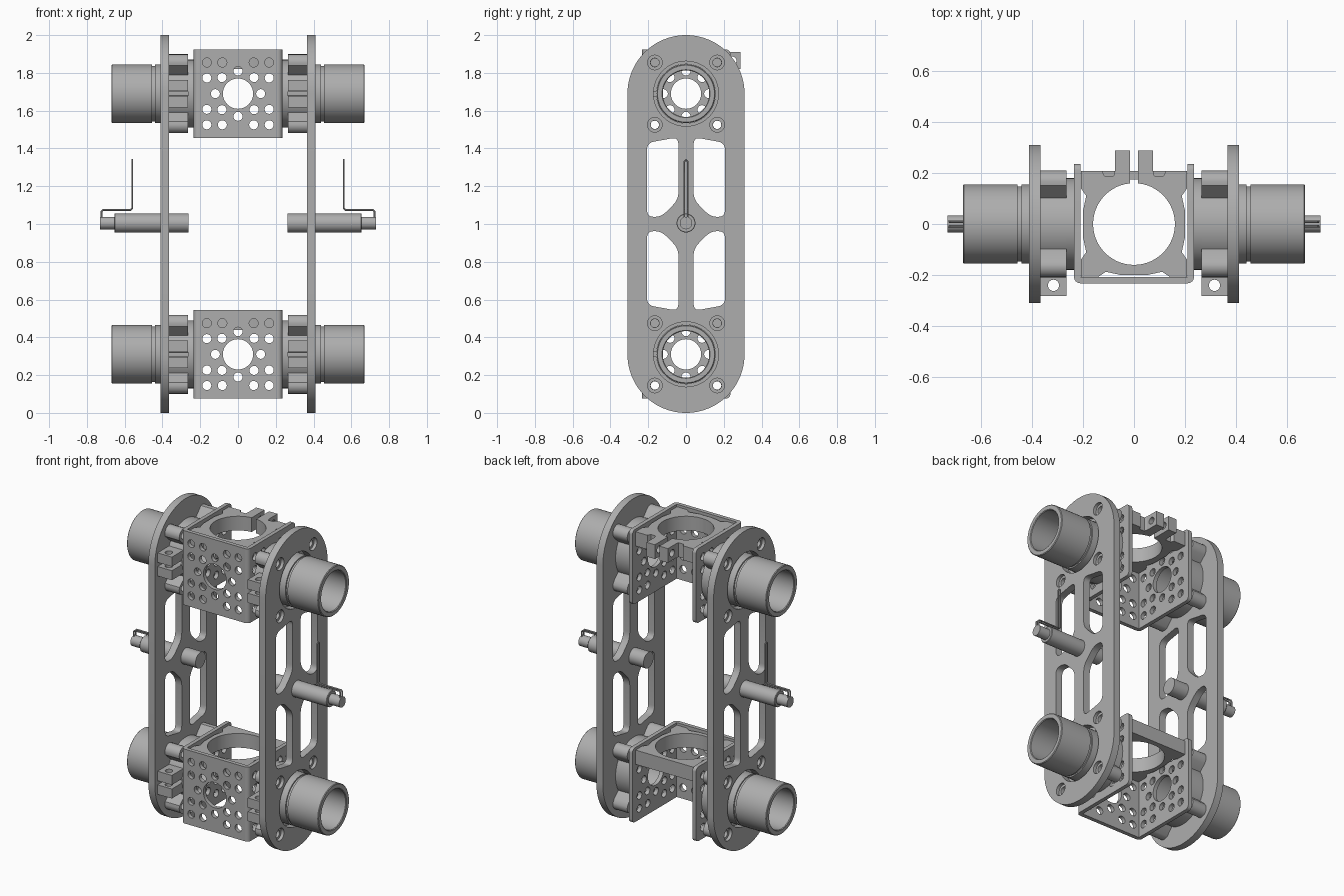
import bpy, bmesh, math
from mathutils import Matrix, Vector

cube = bpy.data.objects.get("Cube")
if cube:
    bpy.data.objects.remove(cube, do_unlink=True)

grey = bpy.data.materials.new("machined grey")
grey.use_nodes = True
grey.diffuse_color = (0.42, 0.42, 0.42, 1)
grey.node_tree.nodes["Principled BSDF"].inputs["Base Color"].default_value = (0.42, 0.42, 0.42, 1)

AXES = {"x": ((0, 0, 1), (1, 0, 0), (0, 1, 0)),
        "y": ((1, 0, 0), (0, 0, 1), (0, 1, 0)),
        "z": ((1, 0, 0), (0, 1, 0), (0, 0, 1))}


# Clean mesh, mark sharp edges, assign material, optionally mirror to the other side
def finish(name, bm, mirror):
    bmesh.ops.remove_doubles(bm, verts=bm.verts, dist=0.0001)
    bmesh.ops.recalc_face_normals(bm, faces=bm.faces)
    for f in bm.faces:
        f.smooth = True
    for e in bm.edges:
        e.smooth = e.calc_face_angle(3) < math.radians(32)
    mesh = bpy.data.meshes.new(name)
    bm.to_mesh(mesh)
    bm.free()
    mesh.materials.append(grey)
    ob = bpy.data.objects.new(name, mesh)
    bpy.context.collection.objects.link(ob)
    if mirror:
        ob.modifiers.new("mirror", "MIRROR")
    return ob


def curve_mesh(curve, matrix):
    tmp = bpy.data.objects.new("tmp", curve)
    bpy.context.collection.objects.link(tmp)
    bpy.context.view_layer.update()
    deps = bpy.context.evaluated_depsgraph_get()
    mesh = bpy.data.meshes.new_from_object(tmp.evaluated_get(deps))
    bm = bmesh.new()
    bm.from_mesh(mesh)
    bm.transform(matrix)
    bpy.data.objects.remove(tmp, do_unlink=True)
    bpy.data.curves.remove(curve)
    bpy.data.meshes.remove(mesh)
    return bm


def add_spline(curve, points, cyclic):
    s = curve.splines.new("POLY")
    s.points.add(len(points) - 1)
    for p, co in zip(s.points, points):
        p.co = (*co, *([0] * (3 - len(co))), 1)
    s.use_cyclic_u = cyclic


# Flat part: first outline is the edge, later ones are holes; extruded along an axis
def plate(name, outlines, axis, lo, hi, z=0, mirror=False):
    c = bpy.data.curves.new(name, "CURVE")
    c.dimensions, c.fill_mode, c.extrude = "2D", "BOTH", (hi - lo) / 2
    for o in outlines:
        add_spline(c, o, True)
    turn = Matrix(AXES[axis]).to_4x4()
    shift = Matrix.Translation((0, 0, z))
    slide = Matrix.Translation((0, 0, (lo + hi) / 2))
    return finish(name, curve_mesh(c, shift @ turn @ slide), mirror)


# Turned part about the x axis; profile is (x, radius) pairs
def lathe(name, profile, z, closed=True, mirror=True):
    bm = bmesh.new()
    vs = [bm.verts.new((x, 0, z + r)) for x, r in profile]
    pairs = list(zip(vs, vs[1:] + vs[:1]))
    es = [bm.edges.new(p) for p in (pairs if closed else pairs[:-1])]
    bmesh.ops.spin(bm, geom=vs + es, cent=(0, 0, z), axis=(1, 0, 0),
                   angle=math.tau, steps=48)
    return finish(name, bm, mirror)


def arc(u, v, r, a0=0, a1=360, n=24):
    full = a1 - a0 == 360
    k = n if full else n + 1
    return [(u + r * math.cos(math.radians(a0 + (a1 - a0) * i / n)),
             v + r * math.sin(math.radians(a0 + (a1 - a0) * i / n))) for i in range(k)]


def rect(u0, u1, v0, v1):
    return [(u0, v0), (u1, v0), (u1, v1), (u0, v1)]


# Polygon with softened corners
def rounded(points, r, n=5):
    out = []
    for i, p in enumerate(points):
        p = Vector(p)
        a, b = Vector(points[i - 1]) - p, Vector(points[(i + 1) % len(points)]) - p
        a = p + a.normalized() * min(r, a.length * 0.45)
        b = p + b.normalized() * min(r, b.length * 0.45)
        for k in range(n + 1):
            t = k / n
            out.append(tuple(a * (1 - t) ** 2 + p * 2 * t * (1 - t) + b * t * t))
    return out


def corners(d, e):
    return [(s * d, t * e) for s in (-1, 1) for t in (-1, 1)]


CENTRES = {"lower": 0.31, "upper": 1.69}
BOLT = 0.165

# Side plates: round-ended, with four windows, two tube bores and bolt holes
edge = arc(0, 0.31, 0.31, 180, 360, 48) + arc(0, 1.69, 0.31, 0, 180, 48)
window = rounded([(0.04, 0.13), (0.13, 0.038), (0.207, 0.038), (0.207, 0.43),
                  (0.12, 0.445), (0.04, 0.46)], 0.04)
holes = [[(s * u, 1 + t * v) for u, v in window] for s in (-1, 1) for t in (-1, 1)]
holes += [arc(0, c, 0.172, n=48) for c in CENTRES.values()]
spots = [(u, c + v) for c in CENTRES.values() for u, v in corners(BOLT, BOLT)]
for name, lo, hi, r in (("side_plate_inner", 0.365, 0.39, 0.023),
                        ("side_plate_outer", 0.39, 0.41, 0.039)):
    plate(name, [edge] + holes + [arc(u, v, r) for u, v in spots], "x", lo, hi, mirror=True)

# Hole pattern shared by the channel walls
pattern = [arc(0, 0, 0.08, n=40)]
pattern += [arc(u, v, 0.024, n=20) for u, v in
            corners(BOLT, BOLT) + corners(BOLT, 0.083) + corners(0.083, BOLT)
            + corners(0.085, 0.085) + [(0, 0.12), (0, -0.12), (0.12, 0), (-0.12, 0)]]

# Clamp hub outline: lobed outside, split on the front
outer = []
for i in range(145):
    a = math.radians(184 + 352 * i / 144)
    d = BOLT * math.sqrt(2)
    off = (a % (math.pi / 2)) - math.pi / 4
    q = 0.044 ** 2 - (d * math.sin(off)) ** 2
    r = max(0.182, d * math.cos(off) + math.sqrt(q)) if q > 0 else 0.182
    outer.append((r * math.cos(a), r * math.sin(a)))
hub = outer + arc(0, 0, 0.156, 536, 184, 60)

# Right half of the insert plate edge, from back to front, with shallow scallops
half = [(0.125, 0.207), (0.208, 0.207), (0.208, 0.14), (0.187, 0.11), (0.2, 0.05),
        (0.2, -0.05), (0.187, -0.11), (0.208, -0.14), (0.208, -0.207), (0.14, -0.207),
        (0.11, -0.187), (0.05, -0.2)]


def flip(points):
    return [(-u, v) for u, v in reversed(points)]


for level, z in CENTRES.items():
    # U-shaped channel with bent front corners
    plate(level + "_channel_front", [rect(-0.21, 0.21, -0.235, 0.235)] + pattern,
          "y", -0.232, -0.207, z)
    wall = [(-0.207, -0.235)] + arc(0.21, -0.21, 0.025, 270, 360, 6) \
        + arc(0.21, 0.21, 0.025, 0, 90, 6) + [(-0.207, 0.235)]
    plate(level + "_channel_side", [wall] + pattern, "x", 0.21, 0.235, z, True)
    plate(level + "_channel_bend", [[(0.21, -0.207)] + arc(0.21, -0.207, 0.025, 270, 360, 6)],
          "z", -0.235, 0.235, z, True)

    # Clamping hub with split ears
    plate(level + "_clamp_hub", [hub] + [arc(u, v, 0.022) for u, v in corners(BOLT, BOLT)],
          "x", 0.265, 0.365, z, True)
    for tag, lo in (("top", 0.013), ("bottom", -0.073)):
        plate(level + "_clamp_ear_" + tag,
              [rect(0.265, 0.365, -0.282, -0.162), arc(0.315, -0.24, 0.022)],
              "z", lo, lo + 0.06, z, True)
    lathe(level + "_hub_spacer", [(0.235, 0.14), (0.235, 0.18), (0.265, 0.18), (0.265, 0.14)], z)

    # Tube with a retaining groove
    lathe(level + "_tube", [(0.24, 0.123), (0.24, 0.155), (0.44, 0.155), (0.44, 0.147),
                            (0.455, 0.147), (0.455, 0.155), (0.666, 0.155), (0.67, 0.151),
                            (0.67, 0.127), (0.666, 0.123)], z)

# Lower insert: closed ring plate
plate("lower_insert", [half + flip(half), arc(0, 0, 0.175, n=48)], "z", 0.13, 0.22, 0.31)

# Upper insert: split clamp ring with two drilled ears
split = [(0.016, 0.159), (0.016, 0.207), (0.075, 0.207), (0.08, 0.187), (0.115, 0.187)] + half
plate("upper_insert", [split + flip(split) + arc(0, 0, 0.16, 95.7, 444.3, 56)[1:-1]],
      "z", 0.13, 0.22, 1.69)
plate("upper_insert_ear", [rect(0.165, 0.288, 0.13, 0.22), arc(0.245, 0.175, 0.022)],
      "x", 0.016, 0.075, 1.69, True)

# Spring plunger through the middle of each side plate
lathe("plunger_body", [(0.262, 0), (0.262, 0.05), (0.652, 0.05), (0.655, 0.047), (0.655, 0)],
      1.005, closed=False)
lathe("plunger_pin", [(0.65, 0), (0.65, 0.033), (0.73, 0.033), (0.73, 0)], 1.005, closed=False)

# Doubled wire pull handle
path = [(0.722, 1.02), (0.722, 1.066), (0.715, 1.074), (0.568, 1.074), (0.56, 1.082), (0.56, 1.33)]
wire = [(x, 0.009, z) for x, z in path] + [(0.56, 0, 1.34)] \
    + [(x, -0.009, z) for x, z in reversed(path)]
c = bpy.data.curves.new("handle", "CURVE")
c.dimensions, c.bevel_depth, c.bevel_resolution, c.use_fill_caps = "3D", 0.005, 2, True
add_spline(c, wire, False)
finish("plunger_handle", curve_mesh(c, Matrix.Identity(4)), True)
